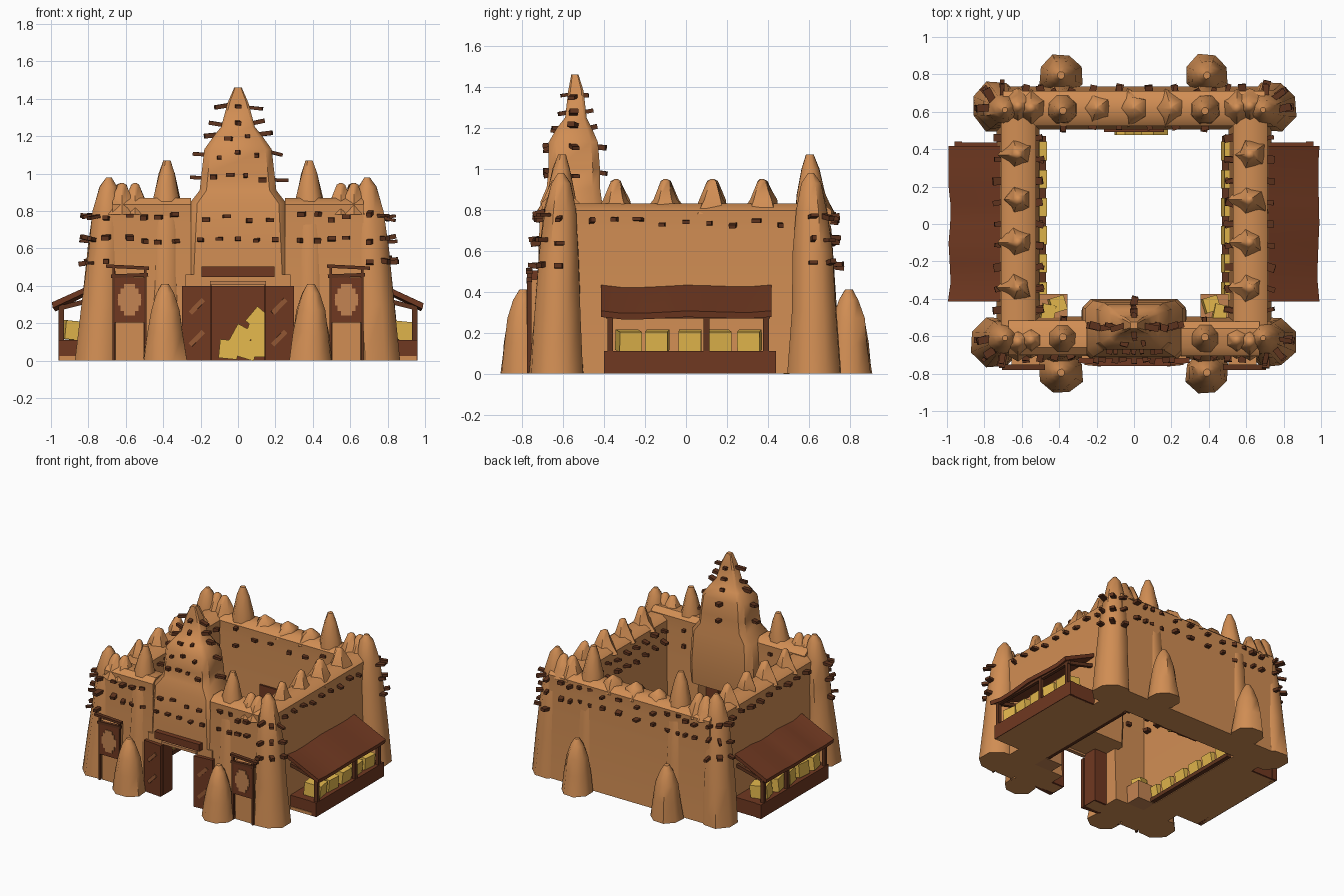
import bpy, bmesh, math, random
from mathutils import Matrix, Vector

random.seed(4)
old = bpy.data.objects.get("Cube")
if old:
    bpy.data.objects.remove(old)


def material(name, rgb):
    m = bpy.data.materials.new(name)
    m.use_nodes = True
    m.diffuse_color = (*rgb, 1)
    m.node_tree.nodes["Principled BSDF"].inputs["Base Color"].default_value = (*rgb, 1)
    return m


MUD = material("mud_plaster", (0.64, 0.27, 0.088))
WOOD = material("dark_wood", (0.115, 0.034, 0.013))
RED = material("red_brown", (0.16, 0.04, 0.015))
HAY = material("straw", (0.79, 0.49, 0.075))
TRIM = material("faded_ochre", (0.55, 0.23, 0.085))
RUST = material("rust_brown", (0.30, 0.10, 0.035))


def finish(name, bm, mat, angle=35):
    bmesh.ops.recalc_face_normals(bm, faces=bm.faces)
    me = bpy.data.meshes.new(name)
    bm.to_mesh(me)
    bm.free()
    me.materials.append(mat)
    ob = bpy.data.objects.new(name, me)
    bpy.context.collection.objects.link(ob)
    if angle:
        bpy.ops.object.select_all(action='DESELECT')
        ob.select_set(True)
        bpy.context.view_layer.objects.active = ob
        bpy.ops.object.shade_smooth_by_angle(angle=math.radians(angle))
    return ob


def loft(name, rings, mat, angle=40):
    bm = bmesh.new()
    rows = [[bm.verts.new(p) for p in ring] for ring in rings]
    n = len(rows[0])
    for a, b in zip(rows, rows[1:]):
        for i in range(n):
            j = (i + 1) % n
            bm.faces.new((a[i], a[j], b[j], b[i]))
    bm.faces.new(rows[0])
    bm.faces.new(rows[-1])
    return finish(name, bm, mat, angle)


def spire(name, x, y, profile, sides=8, lean=(0, 0), rough=0.06):
    """Tapering mud cone from (radius, height) pairs."""
    top, rings = profile[-1][1], []
    for r, z in profile:
        cx, cy = x + lean[0] * z / top, y + lean[1] * z / top
        ring = []
        for i in range(sides):
            a = math.tau * (i + 0.5) / sides
            q = r * random.uniform(1 - rough, 1 + rough)
            ring.append((cx + q * math.cos(a), cy + q * math.sin(a), z))
        rings.append(ring)
    return loft(name, rings, MUD, 50)


def boxes(name, items, mat):
    """Many boxes in one object: (centre, size, z turn, y turn)."""
    bm = bmesh.new()
    for c, s, rz, ry in items:
        m = (Matrix.Translation(c) @ Matrix.Rotation(rz, 4, 'Z')
             @ Matrix.Rotation(ry, 4, 'Y') @ Matrix.Diagonal((*s, 1)))
        bmesh.ops.create_cube(bm, size=1, matrix=m)
    return finish(name, bm, mat, 0)


def box(name, c, s, mat, rz=0, ry=0):
    return boxes(name, [(c, s, rz, ry)], mat)


def wall(name, start, end, height):
    """Battered wall with a rounded coping."""
    section = [(-.115, 0), (.115, 0), (.09, .85), (.095, .96), (.05, 1),
               (-.05, 1), (-.09, .96), (-.085, .85)]
    a, b = Vector((*start, 0)), Vector((*end, 0))
    side = (b - a).normalized().cross(Vector((0, 0, 1)))
    return loft(name, [[p + side * u + Vector((0, 0, v * height)) for u, v in section]
                       for p in (a, b)], MUD)


def stall_roof(name, s):
    """Sagging, uneven lean-to sheet."""
    rings = []
    for i in range(9):
        y, j = -.415 + i * .104, random.uniform(-.012, .012)
        rings.append([(s * x, y, z + j) for x, z in (
            (.69, .445), (.84, .375), (.99 + j * .8, .305), (.985 + j * .8, .275), (.84, .345), (.69, .415))])
    return loft(name, rings, RED, 30)


sticks = []


def stick(x, y, z, angle, length=.08):
    """Projecting beam end pointing along the given angle."""
    j = random.uniform
    sticks.append(((x, y, z + j(-.015, .015)),
                   (length * j(.8, 1.2), .034 * j(.6, 1.3), .022 * j(.7, 1.2)),
                   angle + j(-.3, .3), j(-.25, .25)))


# Walls
wall("back_wall", (-.7, .62), (.7, .62), .83)
for s, side in ((1, "left"), (-1, "right")):
    wall(side + "_wall", (s * .62, -.62), (s * .62, .62), .83)
    wall(side + "_front_wall", (s * .25, -.61), (s * .67, -.61), .87)

# Corner spires, tall spires, buttresses and battlements
CORNER = [(.14, 0), (.12, .3), (.102, .6), (.082, .8), (.05, .93), (.015, .98)]
TALL = [(.12, 0), (.105, .4), (.095, .7), (.075, .87), (.045, 1), (.02, 1.07)]
FOOT = [(.12, 0), (.1, .15), (.08, .27), (.05, .36), (.02, .41)]
PEAK = [(.1, .78), (.065, .85), (.025, .94), (.008, .95)]
for s, side in ((1, "left"), (-1, "right")):
    for t, end in ((1, "back"), (-1, "front")):
        tag = f"{end}_{side}_"
        spire(tag + "corner_spire", s * .735, t * .63, CORNER, lean=(-s * .045, -t * .02))
        spire(tag + "tall_spire", s * .39, t * .645, TALL, lean=(-s * .01, -t * .04))
        spire(tag + "buttress", s * .39, t * .795, FOOT)
        spire(tag + "battlement", s * .55, t * .62, PEAK, 6)
        spire(tag + "small_battlement", s * .62, t * .63, PEAK, 6)
        for z in (.53, .65, .77):
            for a in (0, .8, math.pi / 2):
                r = .15 - .07 * z
                dx, dy = s * math.cos(a), t * math.sin(a)
                stick(s * .705 + r * dx, t * .62 + r * dy, z, math.atan2(dy, dx), .07)
        for z in (.65, .77):
            for a in (1.1, 2.0, -1.6):
                dx, dy = s * math.cos(a), t * math.sin(a)
                stick(s * .38 + .09 * dx, t * .615 + .09 * dy, z, math.atan2(dy, dx), .06)
    for y in (-.34, -.1, .13, .37):
        spire(f"{side}_wall_battlement", s * .62, y, PEAK, 5, rough=.25)
    # Beam rows on both faces of the side and end walls
    for i in range(9):
        y = -.46 + i * .115
        stick(s * .72, y, .74, 0, .06)
        for z in (.64, .74):
            stick(s * .515, y, z, 0, .06)
    for x in (.5, .58):
        for z in (.65, .76):
            stick(s * x, -.705, z, math.pi / 2, .06)
            stick(s * x, .715, z, math.pi / 2, .06)
for x in (-.22, -.08, .08, .22):
    stick(x, .715, .66, math.pi / 2, .06)
    stick(x, .715, .75, math.pi / 2, .06)
    stick(x, .53, .72, math.pi / 2, .05)
for x in (-.2, 0, .2):
    spire("back_wall_battlement", x, .62, PEAK[:2] + [(.01, .89)], 5, rough=.2)


# Gate tower, stepped and chamfered
def tower_ring(hx, y0, y1, z):
    c = min(hx, (y1 - y0) / 2) * .28
    return [(-hx + c, y0, z), (hx - c, y0, z), (hx, y0 + c, z), (hx, y1 - c, z),
            (hx - c, y1, z), (-hx + c, y1, z), (-hx, y1 - c, z), (-hx, y0 + c, z)]


loft("gate_tower", [tower_ring(*r) for r in (
    (.28, -.72, -.42, .42), (.275, -.72, -.4, .6), (.26, -.71, -.41, .84), (.205, -.68, -.42, .91),
    (.195, -.67, -.42, 1.0), (.18, -.67, -.43, 1.13), (.13, -.63, -.46, 1.2), (.09, -.59, -.485, 1.25),
    (.055, -.575, -.5, 1.38), (.02, -.56, -.525, 1.46))], MUD)
for s in (-1, 1):
    box("gate_pier", (s * .215, -.67, .23), (.13, .1, .46), MUD)
for z, xs, front in ((.65, (-.2, -.1, 0, .1, .2), -.725), (.76, (-.17, -.06, .06, .17), -.72)):
    for x in xs:
        stick(x, front, z, math.pi / 2, .04)
for z, xs, front, back, half in (
        (.98, (-.13, -.04, .04, .13), -.675, -.41, .21), (1.1, (-.1, 0, .1), -.675, -.42, .19),
        (1.2, (-.05, .05), -.635, -.46, .14), (1.27, (0,), -.6, -.48, .10), (1.35, (0,), -.59, -.5, .075)):
    for x in xs:
        stick(x, front, z, math.pi / 2, .04)
    stick(0, back, z, math.pi / 2, .05)
    for s in (-1, 1):
        stick(s * half, -.55, z, 0, .1)
boxes("beam_ends", sticks, WOOD)

# Gate
box("gate_lintel", (0, -.735, .475), (.39, .05, .055), RED)
box("gate_crossbar", (0, -.72, .415), (.3, .03, .02), TRIM)
for s in (-1, 1):
    box("gate_door", (s * .22, -.735, .2), (.155, .03, .4), RED, s * .1)
    box("inner_gate_leaf", (s * .21, -.612, .21), (.13, .016, .42), RED)
    box("gate_jamb", (s * .147, -.67, .21), (.009, .1, .42), RED)
    for z in (.12, .29):
        box("door_slash", (s * .22, -.754, z), (.1, .008, .025), RUST, s * .1, -.8)
box("inner_door", (0, .5, .2), (.32, .015, .4), RED)
boxes("straw_pile", [((x, .49, z), (.1, .03, .1), 0, r) for x, z, r in (
    (-.05, .06, .1), (.05, .06, .3), (.12, .07, 0), (.02, .13, .5), (.1, .16, .3), (.11, .22, .7))], HAY)

for s, side in ((1, "left"), (-1, "right")):
    # Banner on its stand
    x = s * .58
    box(side + "_banner", (x, -.765, .325), (.165, .016, .24), RED)
    boxes(side + "_banner_emblem", [((x, -.775, .325), (w, .006, h), 0, r) for w, h, r in (
        (.06, .17, 0), (.125, .06, 0), (.095, .12, 0), (.09, .09, math.pi / 4))], TRIM)
    boxes(side + "_banner_stand", [((x - .085, -.765, .25), (.014, .02, .5), 0, 0),
                                   ((x + .085, -.765, .25), (.014, .02, .5), 0, 0),
                                   ((x + s * .01, -.765, .5), (.23, .03, .018), 0, .05),
                                   ((x, -.765, .455), (.2, .025, .02), 0, -.04)], WOOD)
    box(side + "_banner_backing", (x, -.73, .23), (.15, .05, .46), MUD)

    # Market stall
    box(side + "_stall_floor", (s * .82, .01, .012), (.27, .82, .024), MUD)
    stall_roof(side + "_stall_roof", s)
    bars = [((s * .945, y, .15), (.028, .028, .3), 0, 0) for y in (-.37, .1, .39)]
    bars += [((s * .8, y, .32), (.3, .025, .025), 0, s * .25) for y in (-.37, .39)]
    bars += [((s * .945, .01, .28), (.025, .8, .022), 0, 0)]
    boxes(side + "_stall_frame", bars, WOOD)
    boxes(side + "_stall_counter", [((s * .94, .02, .055), (.04, .84, .11), 0, 0),
                                    ((s * .84, .02, .1), (.22, .82, .02), 0, 0),
                                    ((s * .84, -.38, .055), (.22, .03, .11), 0, 0),
                                    ((s * .84, .42, .055), (.22, .03, .11), 0, 0)], RED)
    boxes(side + "_stall_bales", [((s * .87, y, .16), (.13, .11, .1), random.uniform(-.3, .3), .1)
                                  for y in (-.28, -.14, .02, .16, .31)], HAY)

    # Straw inside the courtyard
    boxes(side + "_inner_straw", [((s * .495, -.36 + i * .15, .08), (.04, .1, .09), 0, .2)
                                  for i in range(6)], HAY)
    box(side + "_inner_shelf", (s * .495, .02, .02), (.05, .9, .03), WOOD)
    box(side + "_crate", (s * .43, -.45, .07), (.15, .15, .14), TRIM)
    boxes(side + "_crate_straw", [((s * .41, -.43, .15), (.08, .08, .07), .3, .2),
                                  ((s * .46, -.47, .16), (.07, .08, .08), -.2, .1)], HAY)
